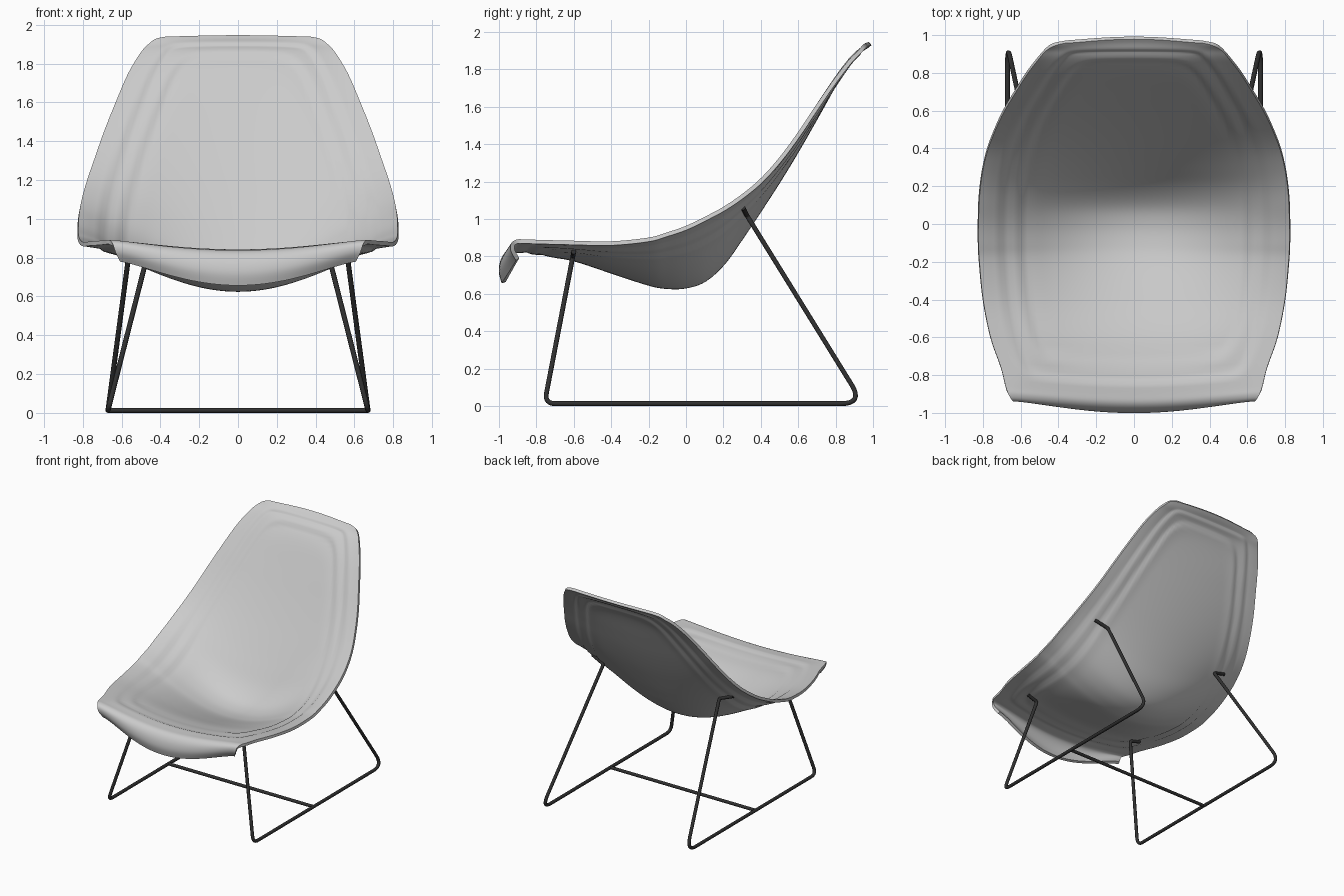
import bpy, bmesh
from mathutils import Vector

if "Cube" in bpy.data.objects:
    bpy.data.objects.remove(bpy.data.objects["Cube"])

# Seat stations, front lip to top edge: centre y, centre z, rim y, rim z, half width
ST = [(-.975, .66, -.90, .785, .605), (-.99, .72, -.925, .83, .63),
      (-.98, .78, -.925, .865, .645), (-.95, .82, -.90, .88, .665),
      (-.90, .828, -.86, .88, .68), (-.80, .822, -.76, .877, .705),
      (-.6, .785, -.6, .873, .76), (-.4, .72, -.4, .87, .80),
      (-.2, .655, -.2, .89, .82), (-.1, .637, -.1, .918, .825),
      (0, .64, 0, .952, .825), (.1, .675, .1, 1.0, .823),
      (.2, .765, .2, 1.053, .815), (.3, .905, .3, 1.12, .80),
      (.4, 1.055, .4, 1.203, .775), (.5, 1.21, .5, 1.313, .737),
      (.6, 1.375, .6, 1.447, .69), (.7, 1.55, .7, 1.597, .63),
      (.8, 1.727, .8, 1.742, .567), (.88, 1.847, .88, 1.845, .505),
      (.93, 1.895, .925, 1.89, .465), (.965, 1.922, .95, 1.92, .425),
      (.985, 1.938, .965, 1.932, .36)]
SUB, NU = 5, 64


def catmull(i, t):
    p = [Vector(ST[max(0, min(len(ST) - 1, i + k))]) for k in (-1, 0, 1, 2)]
    return .5 * (2 * p[1] + (p[2] - p[0]) * t
                 + (2 * p[0] - 5 * p[1] + 4 * p[2] - p[3]) * t * t
                 + (3 * p[1] - p[0] - 3 * p[2] + p[3]) * t ** 3)


def smooth(x, a, b):
    t = max(0, min(1, (x - a) / (b - a)))
    return t * t * (3 - 2 * t)


def relief(e):
    # Two pressed steps running parallel to the rim
    return .026 * smooth(e, .02, .32) - .013 * smooth(e, .10, .135) - .013 * smooth(e, .20, .235)


# Seat shell
bm = bmesh.new()
stations = [catmull(i, k / SUB) for i in range(len(ST) - 1) for k in range(SUB)] + [Vector(ST[-1])]
rows, edge_dist = [], []
for yc, zc, yr, zr, w in stations:
    row = []
    for j in range(NU + 1):
        s = 2 * j / NU - 1
        f = 1 - max(0, 1 - s * s) ** 1.4
        row.append(bm.verts.new((w * s, yc + (yr - yc) * f, zc + (zr - zc) * f)))
        parts = (w * (1 - abs(s)), 2 * (.985 - yc), yc + .95 if len(rows) > 12 else .001)
        edge_dist.append(sum(max(p, .001) ** -4 for p in parts) ** -.25)
    rows.append(row)
for a, b in zip(rows, rows[1:]):
    for j in range(NU):
        bm.faces.new((a[j], a[j + 1], b[j + 1], b[j]))
bm.normal_update()
moves = [v.normal * relief(e) for v, e in zip(bm.verts, edge_dist)]
for v, m in zip(bm.verts, moves):
    v.co += m
mesh = bpy.data.meshes.new("seat_shell")
bm.to_mesh(mesh)
bm.free()
seat = bpy.data.objects.new("seat_shell", mesh)
bpy.context.collection.objects.link(seat)
bpy.context.view_layer.objects.active = seat
seat.select_set(True)
mod = seat.modifiers.new("thickness", 'SOLIDIFY')
mod.thickness = .022
mod.offset = 0
bpy.ops.object.modifier_apply(modifier=mod.name)
bpy.ops.object.shade_smooth_by_angle(angle=.7)

# Frame
dark = bpy.data.materials.new("dark_metal")
dark.diffuse_color = (.03, .03, .03, 1)
dark.use_nodes = True
dark.node_tree.nodes["Principled BSDF"].inputs["Base Color"].default_value = dark.diffuse_color
R = .013


def tube(name, pts, bends):
    # Polyline with rounded corners; bends[i] is the tangent length at inner point i
    pts = [Vector(p) for p in pts]
    path = [pts[0]]
    for i, d in enumerate(bends, 1):
        p = pts[i]
        a = p + (pts[i - 1] - p).normalized() * d
        b = p + (pts[i + 1] - p).normalized() * d
        path += [a * (1 - t) ** 2 + p * 2 * t * (1 - t) + b * t * t for t in [k / 8 for k in range(9)]]
    path.append(pts[-1])
    cu = bpy.data.curves.new(name, 'CURVE')
    cu.dimensions = '3D'
    cu.bevel_depth = R
    cu.bevel_resolution = 3
    cu.use_fill_caps = True
    sp = cu.splines.new('POLY')
    sp.points.add(len(path) - 1)
    for q, p in zip(sp.points, path):
        q.co = (*p, 1)
    cu.materials.append(dark)
    ob = bpy.data.objects.new(name, cu)
    bpy.context.collection.objects.link(ob)


for side, m in (("right", 1), ("left", -1)):
    # Sled legs with outward mounting stubs at both ends
    pts = [(.56, -.60, .825), (.47, -.605, .80), (.67, -.757, R), (.67, .948, R),
           (.535, .325, 1.02), (.65, .305, 1.06)]
    tube(side + "_sled_leg", [(m * x, y, z) for x, y, z in pts], (.02, .06, .12, .02))

# Crossbar joining the floor rails
tube("crossbar", [(-.67, .04, R), (.67, .04, R)], ())
